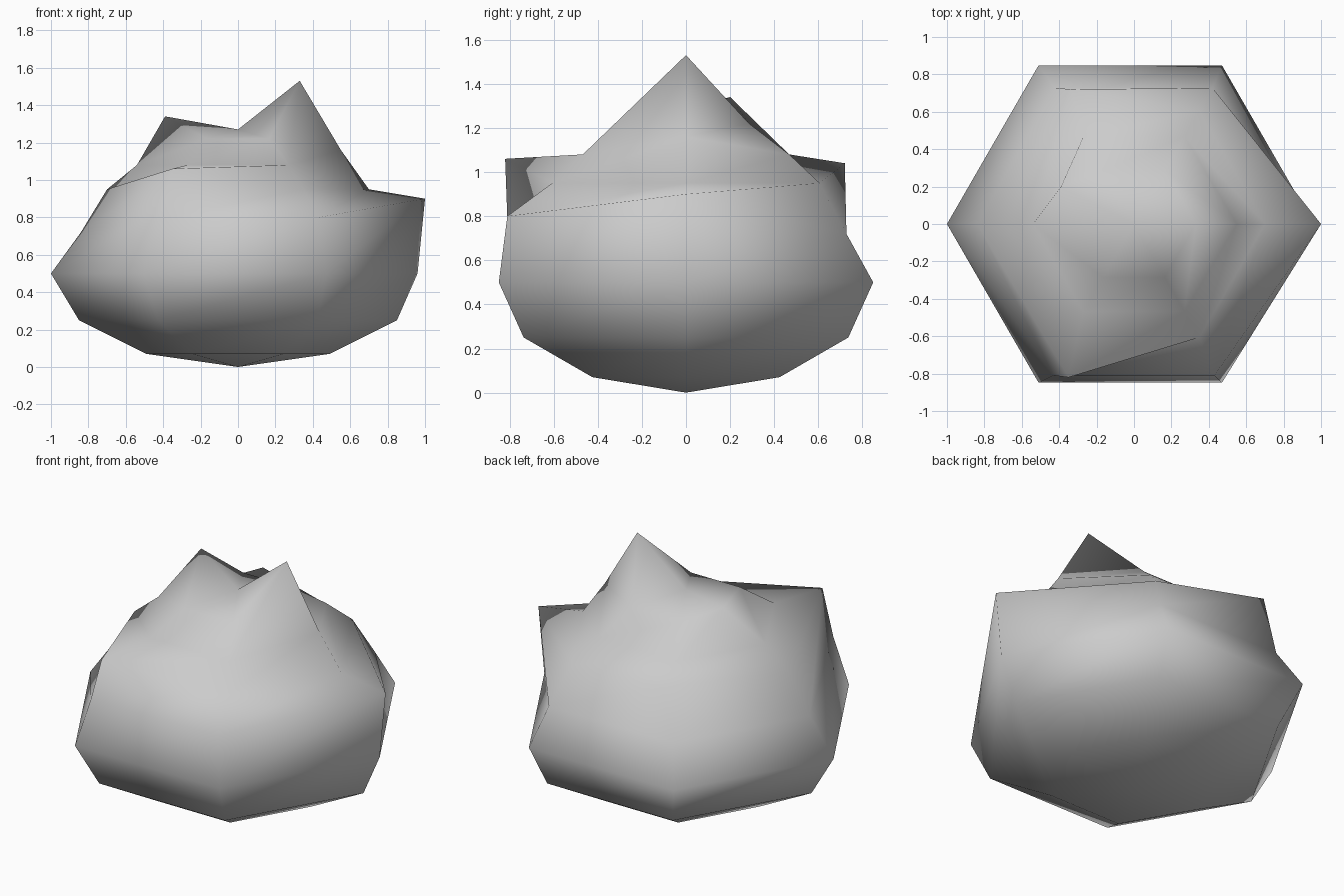
import bpy
import bmesh
from math import cos, sin, radians

cube = bpy.data.objects.get("Cube")
if cube:
    bpy.data.objects.remove(cube, do_unlink=True)

# Material
stone = bpy.data.materials.new("stone grey")
stone.use_nodes = True
grey = (0.6, 0.6, 0.6, 1)
stone.diffuse_color = grey
stone.node_tree.nodes["Principled BSDF"].inputs["Base Color"].default_value = grey

# Six-sided body: centre x, radius and height of each ring, bottom to top
SIDES = 6
rings = [(0, 0.49, 0.07), (0, 0.85, 0.25), (-0.02, 0.98, 0.5), (0, 0.84, 0.72),
         (0, 0.7, 0.95), (0, 0.54, 1.08), (0, 0.33, 1.22)]

# Corners pulled out of the regular rings: (ring, side) -> position
pulled = {
    (3, 0): (1.0, 0, 0.9),
    (3, 4): (-0.43, -0.81, 0.79),
    (3, 5): (0.43, -0.81, 0.8),
    (4, 2): (-0.335, 0.72, 1.04),
    (4, 4): (-0.35, -0.82, 1.06),
    (5, 0): (0.55, 0, 1.16),
    (6, 0): (0.33, 0, 1.53),
    (6, 3): (-0.39, 0.2, 1.34),
}

bm = bmesh.new()
loops = []
for r, (cx, radius, z) in enumerate(rings):
    loop = []
    for s in range(SIDES):
        a = radians(60 * s)
        spot = pulled.get((r, s), (cx + radius * cos(a), radius * sin(a), z))
        loop.append(bm.verts.new(spot))
    loops.append(loop)
bottom = bm.verts.new((0, 0, 0))
top = bm.verts.new((0, 0, 1.27))

# Sides and caps
for s in range(SIDES):
    n = (s + 1) % SIDES
    bm.faces.new((bottom, loops[0][n], loops[0][s]))
    bm.faces.new((top, loops[-1][s], loops[-1][n]))
    for low, high in zip(loops, loops[1:]):
        bm.faces.new((low[s], low[n], high[n], high[s]))
for face in bm.faces:
    face.smooth = True

mesh = bpy.data.meshes.new("rock")
bm.to_mesh(mesh)
bm.free()
mesh.materials.append(stone)
rock = bpy.data.objects.new("rock", mesh)
bpy.context.collection.objects.link(rock)
